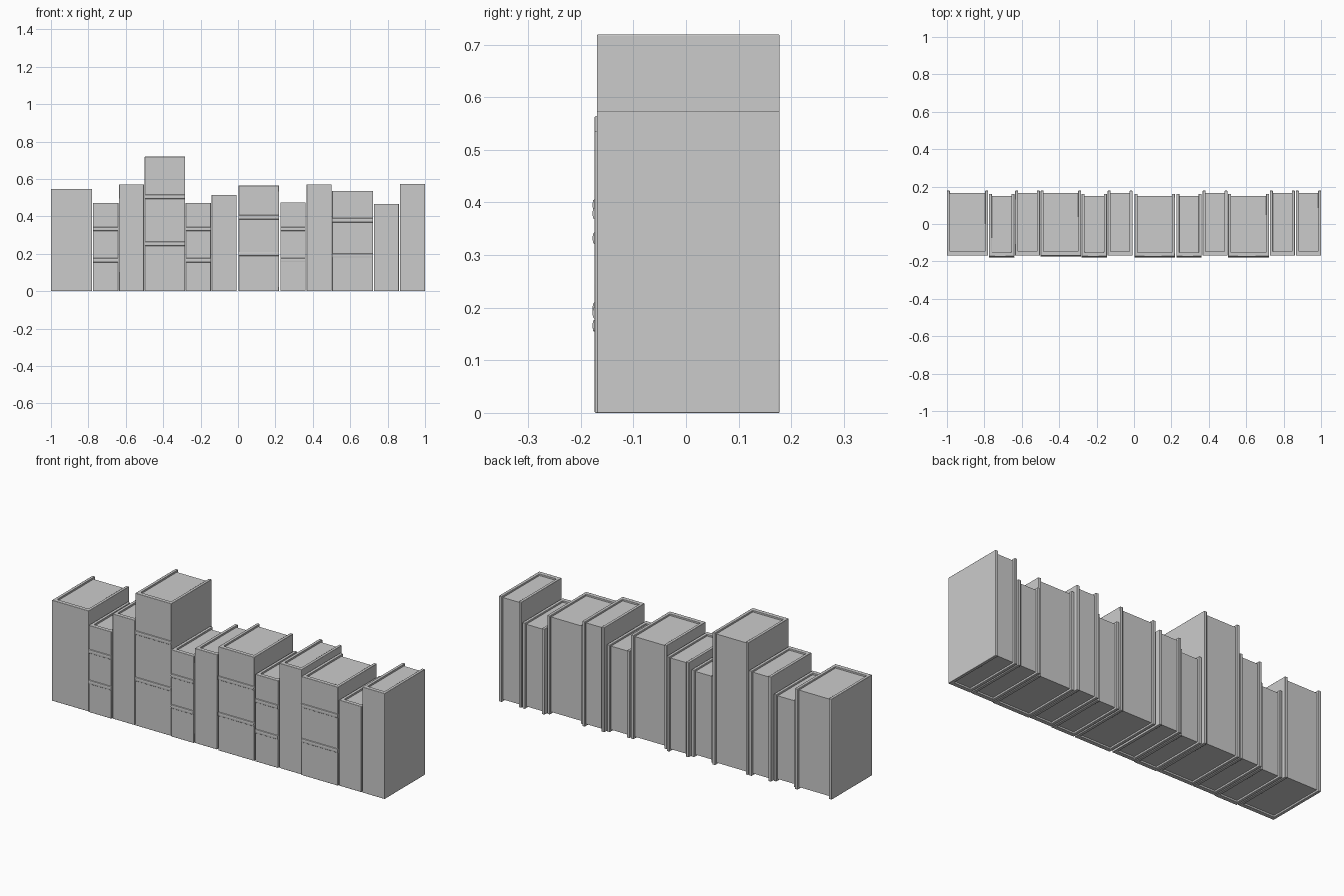
import bpy, bmesh

if "Cube" in bpy.data.objects:
    bpy.data.objects.remove(bpy.data.objects["Cube"])

COVER = 0.016   # board thickness


def mesh_object(name, bm):
    bmesh.ops.recalc_face_normals(bm, faces=bm.faces)
    me = bpy.data.meshes.new(name)
    bm.to_mesh(me)
    bm.free()
    ob = bpy.data.objects.new(name, me)
    bpy.context.collection.objects.link(ob)
    bpy.ops.object.select_all(action='DESELECT')
    ob.select_set(True)
    bpy.context.view_layer.objects.active = ob
    return ob


def prism(name, pts, axis_vec):
    """Extrude a closed outline of 3D points along a vector."""
    bm = bmesh.new()
    face = bm.faces.new([bm.verts.new(p) for p in pts])
    ext = bmesh.ops.extrude_face_region(bm, geom=[face])
    bmesh.ops.translate(bm, vec=axis_vec,
                        verts=[g for g in ext['geom'] if isinstance(g, bmesh.types.BMVert)])
    return mesh_object(name, bm)


def soften(ob, width):
    mod = ob.modifiers.new("bevel", 'BEVEL')
    mod.width, mod.segments, mod.limit_method = width, 2, 'ANGLE'
    bpy.ops.object.shade_smooth_by_angle()


def book(n, x0, x1, h, y0, y1, bands):
    # Cover: U-shaped boards and spine
    ys = y0 + 0.022
    a, b = x0 + COVER, x1 - COVER
    outline = [(x0, y1), (x0, y0), (x1, y0), (x1, y1), (b, y1), (b, ys), (a, ys), (a, y1)]
    cover = prism(f"book_{n}_cover", [(x, y, 0) for x, y in outline], (0, 0, h))
    soften(cover, 0.002)

    # Page block, inset from the cover edges
    e, gap = 0.001, 0.010
    yb = y1 - 0.012
    rect = [(a - e, ys - e), (b + e, ys - e), (b + e, yb), (a - e, yb)]
    prism(f"book_{n}_pages", [(x, y, gap) for x, y in rect], (0, 0, h - 2 * gap))

    # Raised bands across the spine
    for i, z in enumerate(bands):
        prof = [(0.001, -0.012), (-0.003, -0.009), (-0.0045, 0), (-0.003, 0.009), (0.001, 0.012)]
        prism(f"book_{n}_spine_band_{i + 1}",
              [(x0, y0 + dy, z + dz) for dy, dz in prof], (x1 - x0, 0, 0))
        bpy.ops.object.shade_smooth_by_angle()


# Depth ranges of the two kinds of book
DEEP = (-0.169, 0.178)
SHIFT = (-0.1735, 0.161)

# left x, right x, height, depth range, band heights
books = [
    (-1.000, -0.780, 0.547, DEEP, ()),
    (-0.776, -0.640, 0.472, SHIFT, (0.165, 0.332)),
    (-0.636, -0.503, 0.570, DEEP, ()),
    (-0.499, -0.283, 0.719, DEEP, (0.253, 0.505)),
    (-0.280, -0.145, 0.472, SHIFT, (0.165, 0.332)),
    (-0.141, -0.008, 0.515, DEEP, ()),
    (0.003, 0.219, 0.564, SHIFT, (0.199, 0.395)),
    (0.226, 0.362, 0.474, SHIFT, (0.166, 0.332)),
    (0.367, 0.500, 0.570, DEEP, ()),
    (0.503, 0.722, 0.536, SHIFT, (0.190, 0.379)),
    (0.726, 0.860, 0.466, DEEP, ()),
    (0.866, 1.000, 0.574, DEEP, ()),
]
for n, (x0, x1, h, (y0, y1), bands) in enumerate(books, 1):
    book(n, x0, x1, h, y0, y1, bands)
